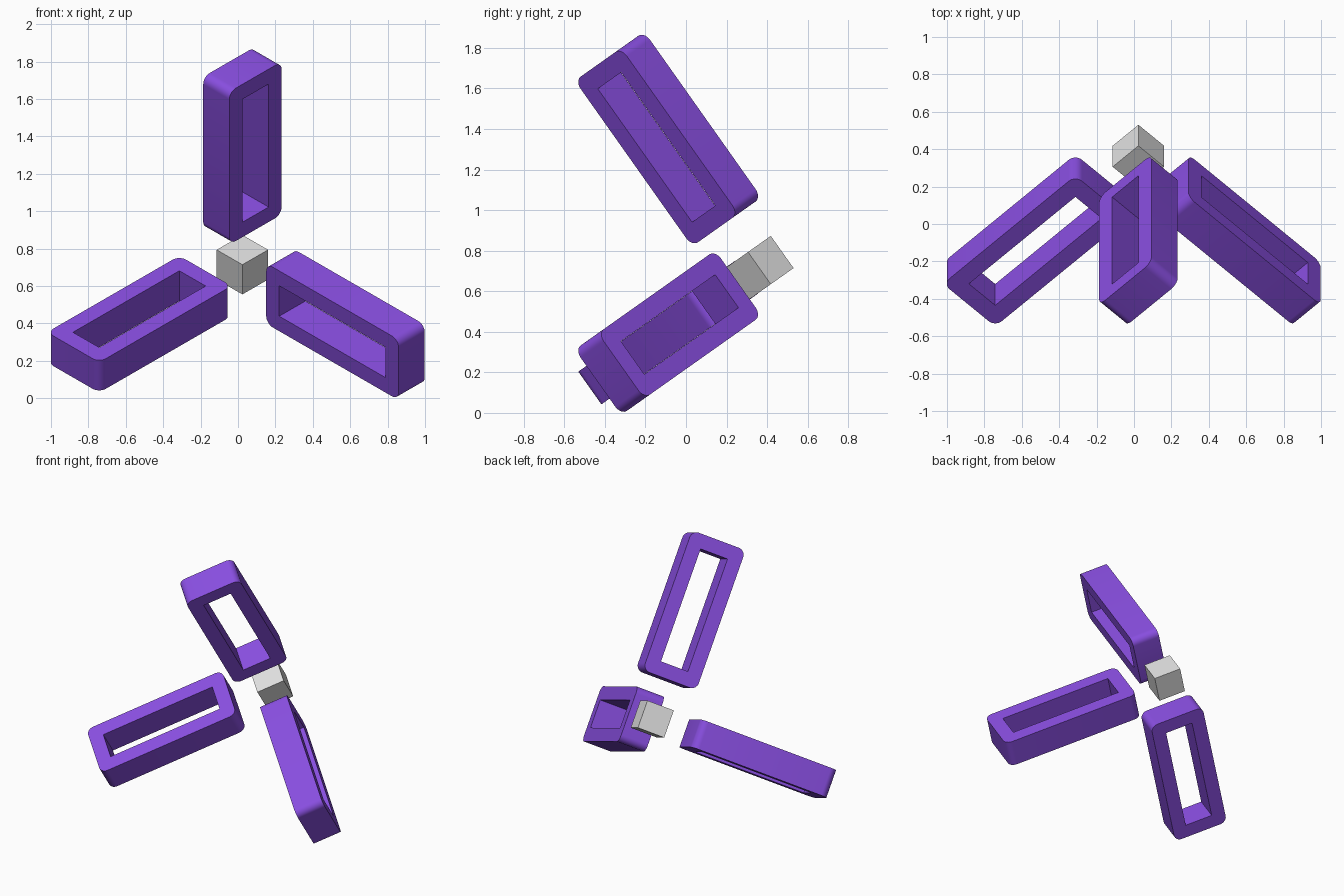
import bpy, bmesh, math
from mathutils import Vector, Matrix

if "Cube" in bpy.data.objects:
    bpy.data.objects.remove(bpy.data.objects["Cube"])

# Shared layout: three square axes leaning towards the front, meeting at the hub
HUB = Vector((0.0235, 0.362, 0.714))
A, B, C = math.sqrt(1 / 2), math.sqrt(1 / 3), math.sqrt(1 / 6)
RIGHT = Vector((A, -B, -C))
LEFT = Vector((-A, -B, -C))
UP = Vector((0, -B, 2 * C))

HALF_W, HALF_T = 0.1975, 0.0988      # frame half width and half thickness
START, END = 0.279, 1.28             # distance of the frame ends from the hub
RIM, RADIUS, STEPS = 0.098, 0.05, 8  # rim width, rounded corner


def material(name, color):
    m = bpy.data.materials.new(name)
    m.diffuse_color = (*color, 1)
    m.use_nodes = True
    m.node_tree.nodes["Principled BSDF"].inputs["Base Color"].default_value = m.diffuse_color
    return m


def add_object(name, bm, mat, x, y, z):
    bmesh.ops.recalc_face_normals(bm, faces=bm.faces)
    mesh = bpy.data.meshes.new(name)
    bm.to_mesh(mesh)
    bm.free()
    mesh.materials.append(mat)
    ob = bpy.data.objects.new(name, mesh)
    bpy.context.collection.objects.link(ob)
    ob.matrix_world = Matrix.Translation(HUB) @ Matrix((x, y, z)).transposed().to_4x4()
    return ob


def frame(name, mat, wide, normal, along):
    """Rectangular link with rounded outer corners and a sharp slot."""
    bm = bmesh.new()
    mid, half = (START + END) / 2, (END - START) / 2
    layers = []
    for y in (-HALF_T, HALF_T):
        arcs, inner = [], []
        for k, (sx, sz) in enumerate(((1, 1), (-1, 1), (-1, -1), (1, -1))):
            arc = []
            for i in range(STEPS + 1):
                a = math.pi / 2 * (k + i / STEPS)
                arc.append(bm.verts.new((sx * (HALF_W - RADIUS) + RADIUS * math.cos(a), y,
                                         mid + sz * (half - RADIUS) + RADIUS * math.sin(a))))
            arcs.append(arc)
            inner.append(bm.verts.new((sx * (HALF_W - RIM), y, mid + sz * (half - RIM))))
        # flat rim: one corner piece and one straight piece per corner
        for k in range(4):
            n = (k + 1) % 4
            bm.faces.new(arcs[k] + [inner[k]])
            bm.faces.new((arcs[k][-1], arcs[n][0], inner[n], inner[k]))
        layers.append((sum(arcs, []), inner))
    # outer wall and slot wall
    for low, high in zip(*layers):
        for i in range(len(low)):
            j = (i + 1) % len(low)
            bm.faces.new((low[i], low[j], high[j], high[i]))
    ob = add_object(name, bm, mat, wide, normal, along)
    bpy.ops.object.select_all(action='DESELECT')
    ob.select_set(True)
    bpy.context.view_layer.objects.active = ob
    bpy.ops.object.shade_smooth_by_angle(angle=math.radians(30))


purple = material("purple", (0.25, 0.077, 0.75))
grey = material("light_grey", (0.75, 0.75, 0.75))

# Three slotted frames, one along each axis
frame("upper_frame", purple, LEFT, RIGHT, UP)
frame("right_frame", purple, UP, LEFT, RIGHT)
frame("left_frame", purple, RIGHT, UP, LEFT)

# Hub cube
cube = bmesh.new()
bmesh.ops.create_cube(cube, size=0.1945)
add_object("hub_cube", cube, grey, LEFT, RIGHT, UP)
